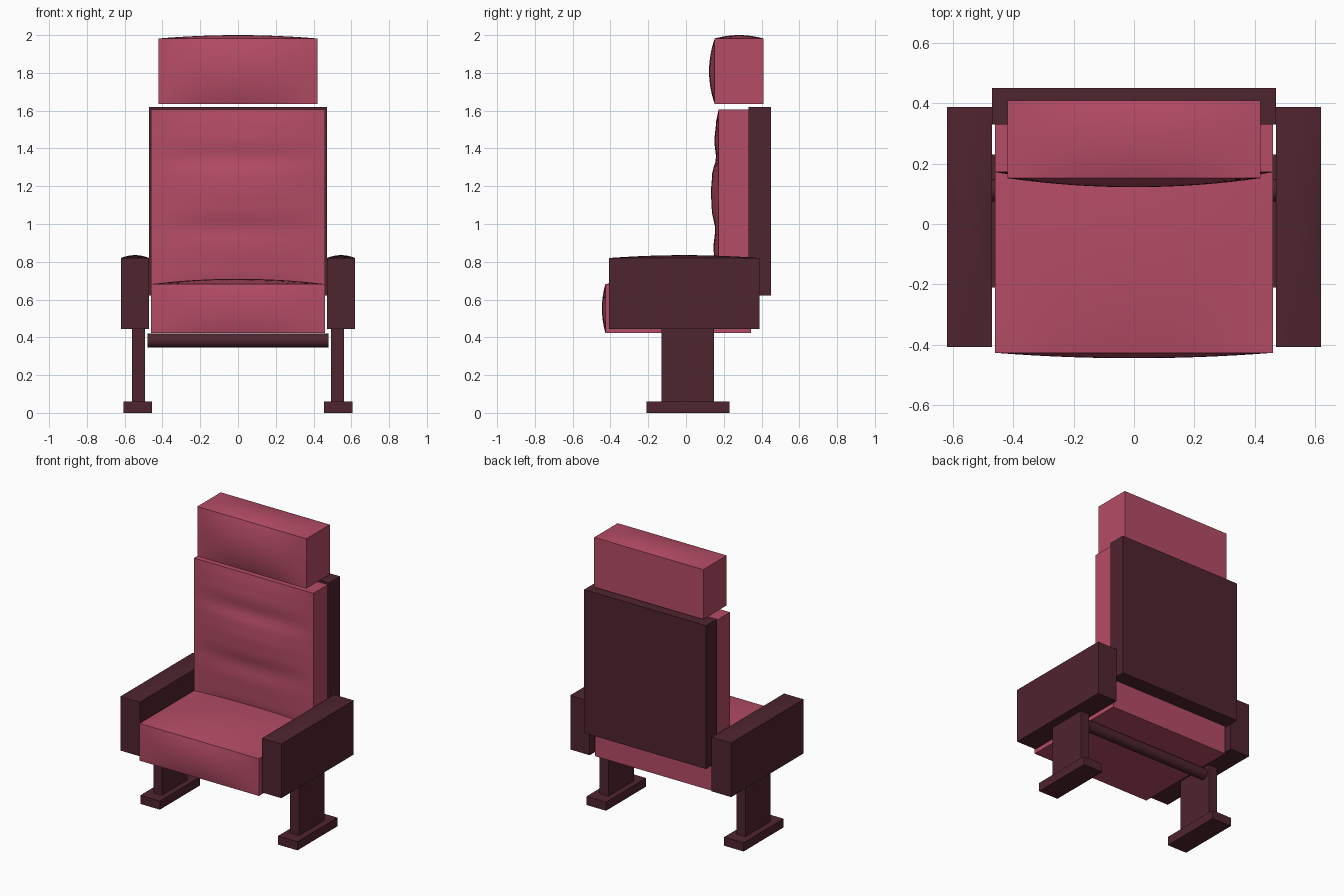
import bpy, bmesh, math
from mathutils import Vector

if "Cube" in bpy.data.objects:
    bpy.data.objects.remove(bpy.data.objects["Cube"])


def material(name, rgb):
    m = bpy.data.materials.new(name)
    m.diffuse_color = (*rgb, 1)
    m.use_nodes = True
    m.node_tree.nodes["Principled BSDF"].inputs["Base Color"].default_value = m.diffuse_color
    return m


ROSE = material("rose upholstery", (0.46, 0.072, 0.132))
DARK = material("dark maroon frame", (0.078, 0.018, 0.028))


def finish(bm, name, mat):
    bmesh.ops.recalc_face_normals(bm, faces=bm.faces)
    me = bpy.data.meshes.new(name)
    bm.to_mesh(me)
    bm.free()
    me.materials.append(mat)
    ob = bpy.data.objects.new(name, me)
    bpy.context.collection.objects.link(ob)
    return ob


def box(name, mat, lo, hi, front=0, top=0, cuts=0, wave=None):
    """Box between two corners; front and top faces can be padded outwards."""
    lo, hi = Vector(lo), Vector(hi)
    mid, half = (lo + hi) / 2, (hi - lo) / 2
    bm = bmesh.new()
    bmesh.ops.create_cube(bm, size=2)
    if cuts:
        bmesh.ops.subdivide_edges(bm, edges=bm.edges[:], cuts=cuts, use_grid_fill=True)
    for v in bm.verts:
        u = v.co.copy()
        v.co = mid + Vector((u.x * half.x, u.y * half.y, u.z * half.z))
        if u.y < -0.999:
            k = wave(v.co.z) if wave else front * (1 - u.z ** 2)
            v.co.y -= k * (1 - u.x ** 2)
        if u.z > 0.999:
            v.co.z += top * (1 - u.x ** 2) * (1 - u.y ** 2)
    ob = finish(bm, name, mat)
    if cuts:
        bpy.context.view_layer.objects.active = ob
        ob.select_set(True)
        bpy.ops.object.shade_smooth_by_angle(angle=math.radians(35))
        ob.select_set(False)
    return ob


def back_padding(z):
    """Three soft rolls stacked up the backrest: lower, lumbar, upper."""
    pts = [(0.62, 0), (0.75, .02), (0.88, .026), (0.97, .018), (1.08, .036),
           (1.17, .04), (1.26, .034), (1.35, .013), (1.44, .022), (1.53, .014), (1.61, 0)]
    for (a, p), (b, q) in zip(pts, pts[1:]):
        if z <= b:
            t = min(max((z - a) / (b - a), 0), 1)
            return p + (q - p) * t * t * (3 - 2 * t)
    return 0


# Upholstery
box("seat_cushion", ROSE, (-.46, -.427, .423), (.46, .345, .682), front=.018, top=.028, cuts=15)
box("back_cushion", ROSE, (-.46, .172, .62), (.46, .335, 1.605), cuts=31, wave=back_padding)
box("headrest", ROSE, (-.42, .152, 1.635), (.42, .41, 1.982), front=.03, top=.018, cuts=15)

# Rear shell
box("back_panel", DARK, (-.47, .33, .622), (.47, .45, 1.62))

# Round cross bar under the seat
bm = bmesh.new()
bmesh.ops.create_cone(bm, cap_ends=True, segments=24, radius1=.0375, radius2=.0375, depth=.96)
for v in bm.verts:
    v.co = Vector((v.co.z, v.co.x + .112, v.co.y + .383))
bar = finish(bm, "cross_bar", DARK)
bpy.context.view_layer.objects.active = bar
bar.select_set(True)
bpy.ops.object.shade_smooth_by_angle(angle=math.radians(35))
bar.select_set(False)

# Armrests, legs and feet on both sides
for side, s in (("left", -1), ("right", 1)):
    def sided(part, x0, x1, y0, y1, z0, z1, **kw):
        a, b = sorted((s * x0, s * x1))
        box(f"{side}_{part}", DARK, (a, y0, z0), (b, y1, z1), **kw)
    sided("armrest", .47, .62, -.408, .388, .443, .82, top=.015, cuts=11)
    sided("leg", .493, .561, -.13, .148, .05, .46)
    sided("foot", .455, .605, -.21, .23, 0, .06)
